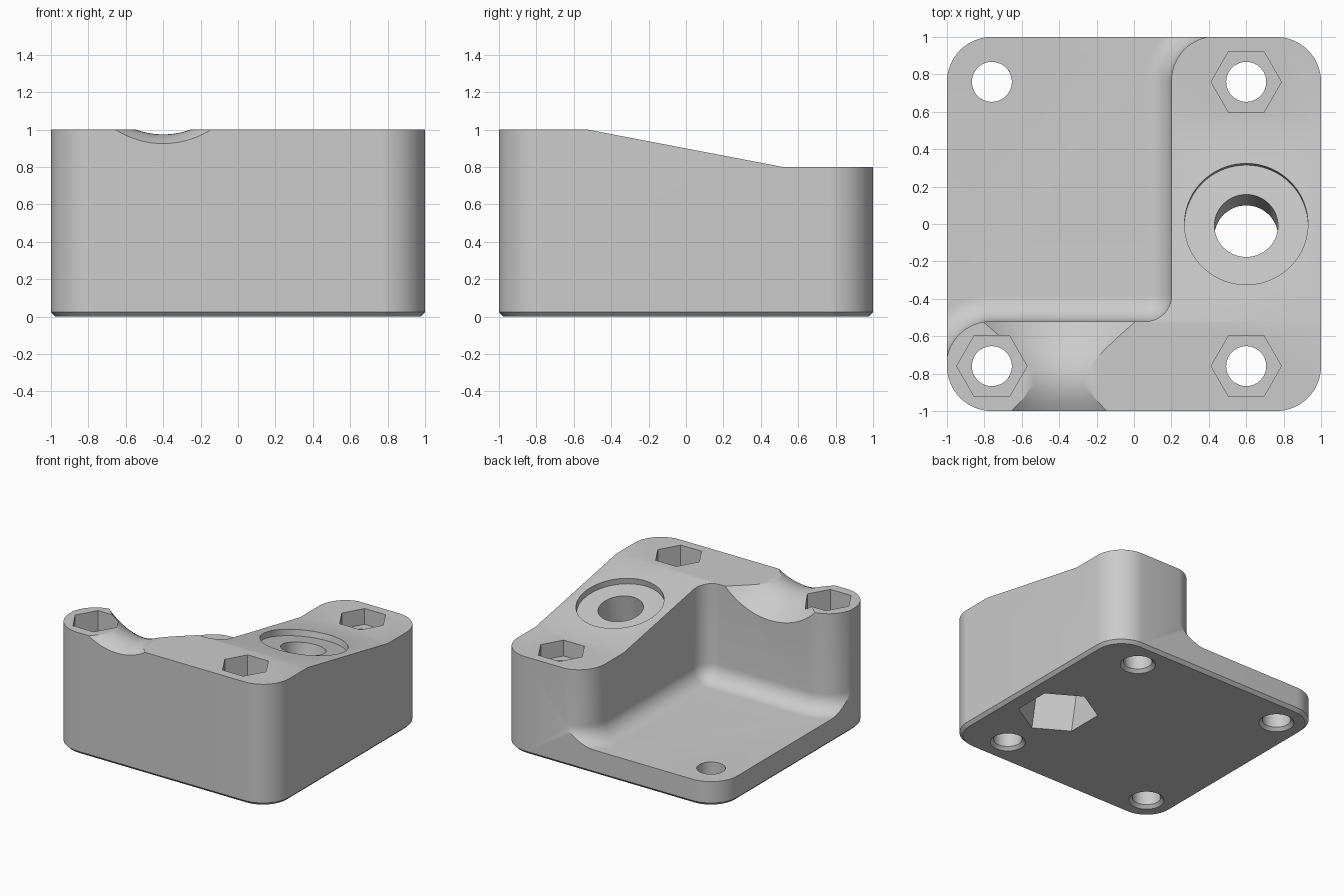
import bpy, bmesh, math
from mathutils import Matrix, Vector

if "Cube" in bpy.data.objects:
    bpy.data.objects.remove(bpy.data.objects["Cube"])

metal = bpy.data.materials.new("light_grey")
metal.diffuse_color = (0.6, 0.6, 0.6, 1)
metal.use_nodes = True
metal.node_tree.nodes["Principled BSDF"].inputs["Base Color"].default_value = metal.diffuse_color

FLOOR, FILLET, CORNER = 0.20, 0.14, 0.24
TILT = math.atan2(0.2, 1.045)


def arc(cx, cy, r, a0, a1, n=16):
    """Points along an arc, angles in degrees."""
    return [(cx + r * math.cos(math.radians(a0 + (a1 - a0) * i / n)),
             cy + r * math.sin(math.radians(a0 + (a1 - a0) * i / n))) for i in range(n + 1)]


def loft(name, layers):
    """Closed solid through rings of 3D points with equal counts."""
    bm = bmesh.new()
    rings = [[bm.verts.new(p) for p in ring] for ring in layers]
    n = len(rings[0])
    for a, b in zip(rings, rings[1:]):
        for i in range(n):
            j = (i + 1) % n
            bm.faces.new((a[i], a[j], b[j], b[i]))
    bm.faces.new(rings[0][::-1])
    bm.faces.new(rings[-1])
    bmesh.ops.recalc_face_normals(bm, faces=bm.faces)
    mesh = bpy.data.meshes.new(name)
    bm.to_mesh(mesh)
    bm.free()
    mesh.materials.append(metal)
    obj = bpy.data.objects.new(name, mesh)
    bpy.context.collection.objects.link(obj)
    return obj


def rod(name, sides, profile, matrix, start=0):
    """Round or hexagonal rod from (radius, height) pairs."""
    step = 2 * math.pi / sides
    return loft(name, [[matrix @ Vector((r * math.cos(start + i * step), r * math.sin(start + i * step), h))
                        for i in range(sides)] for r, h in profile])


def cut(cutter):
    """Subtract a cutter from the body and discard it."""
    mod = body.modifiers.new("cut", 'BOOLEAN')
    mod.operation, mod.solver, mod.object = 'DIFFERENCE', 'EXACT', cutter
    bpy.context.view_layer.objects.active = body
    bpy.ops.object.modifier_apply(modifier=mod.name)
    bpy.data.objects.remove(cutter)


# Block with rounded corners and a chamfered bottom edge
def block_ring(inset, z):
    c, r = 1 - CORNER, CORNER - inset
    pts = []
    for k, (sx, sy) in enumerate([(1, 1), (-1, 1), (-1, -1), (1, -1)]):
        pts += arc(sx * c, sy * c, r, 90 * k, 90 * k + 90)
    return [(x, y, z) for x, y in pts]


body = loft("bracket_body", [block_ring(0.025, 0), block_ring(0, 0.025), block_ring(0, 1)])


# Corner pocket with a filleted floor, leaving an L-shaped wall
def pocket_ring(d, z):
    pts = [(0.44, 1.5)]
    pts += arc(0.44, 0.765, CORNER + d, 90, 180)
    pts += arc(0.06, -0.38, 0.141 - d, 0, -90)
    pts += arc(-0.765, -0.76, CORNER + d, 90, 180)
    pts += [(-1.6, -0.76), (-1.6, 1.5)]
    return [(x, y, z) for x, y in pts]


layers = []
for i in range(11):
    t = math.radians(9 * i)
    layers.append(pocket_ring(FILLET * (1 - math.sin(t)), FLOOR + FILLET * (1 - math.cos(t))))
cut(loft("pocket_cutter", layers + [pocket_ring(0, 1.3)]))

# Sloped top, lower at the back
slope = [(-0.525, 1), (0.52, 0.8), (1.5, 0.8), (1.5, 1.5), (-0.525, 1.5)]
cut(loft("slope_cutter", [[(x, y, z) for y, z in slope] for x in (-1.5, 1.5)]))

# Saddle-shaped trough across the front wall
trough = []
for i in range(25):
    y = -1.1 + 0.6 * i / 24
    r = math.sqrt(0.181 + 1.53 * (y + 0.83) ** 2)
    trough.append([(-0.4 + r * math.cos(a), y, 1.4 + r * math.sin(a))
                   for a in [2 * math.pi * k / 96 for k in range(96)]])
cut(loft("trough_cutter", trough))

# Bolt holes, chamfered underneath, with hexagonal nut recesses on the tall wall
for x, y, nut in [(0.6, 0.76, True), (0.6, -0.76, True), (-0.76, -0.76, True), (-0.76, 0.76, False)]:
    place = Matrix.Translation((x, y, 0))
    cut(rod("bolt_hole_cutter", 48, [(0.142, -0.01), (0.107, 0.025), (0.107, 1.3)], place))
    if nut:
        cut(rod("nut_recess_cutter", 6, [(0.188, 0.67), (0.188, 1.3)], place))

# Tilted bore square to the slope: counterbore, hole and hexagonal trap below
axis = Matrix.Translation((0.6, 0, 0.9)) @ Matrix.Rotation(-TILT, 4, 'X')
cut(rod("counterbore_cutter", 72, [(0.33, -0.05), (0.33, 0.3)], axis))
cut(rod("bore_cutter", 64, [(0.17, -0.5), (0.17, 0.2)], axis))
cut(rod("hex_trap_cutter", 6, [(0.3, -1.2), (0.3, -0.36)], axis, math.pi / 2))

# Smooth curves, crisp edges
bpy.ops.object.select_all(action='DESELECT')
body.select_set(True)
bpy.context.view_layer.objects.active = body
bpy.ops.object.shade_smooth_by_angle(angle=math.radians(25))
